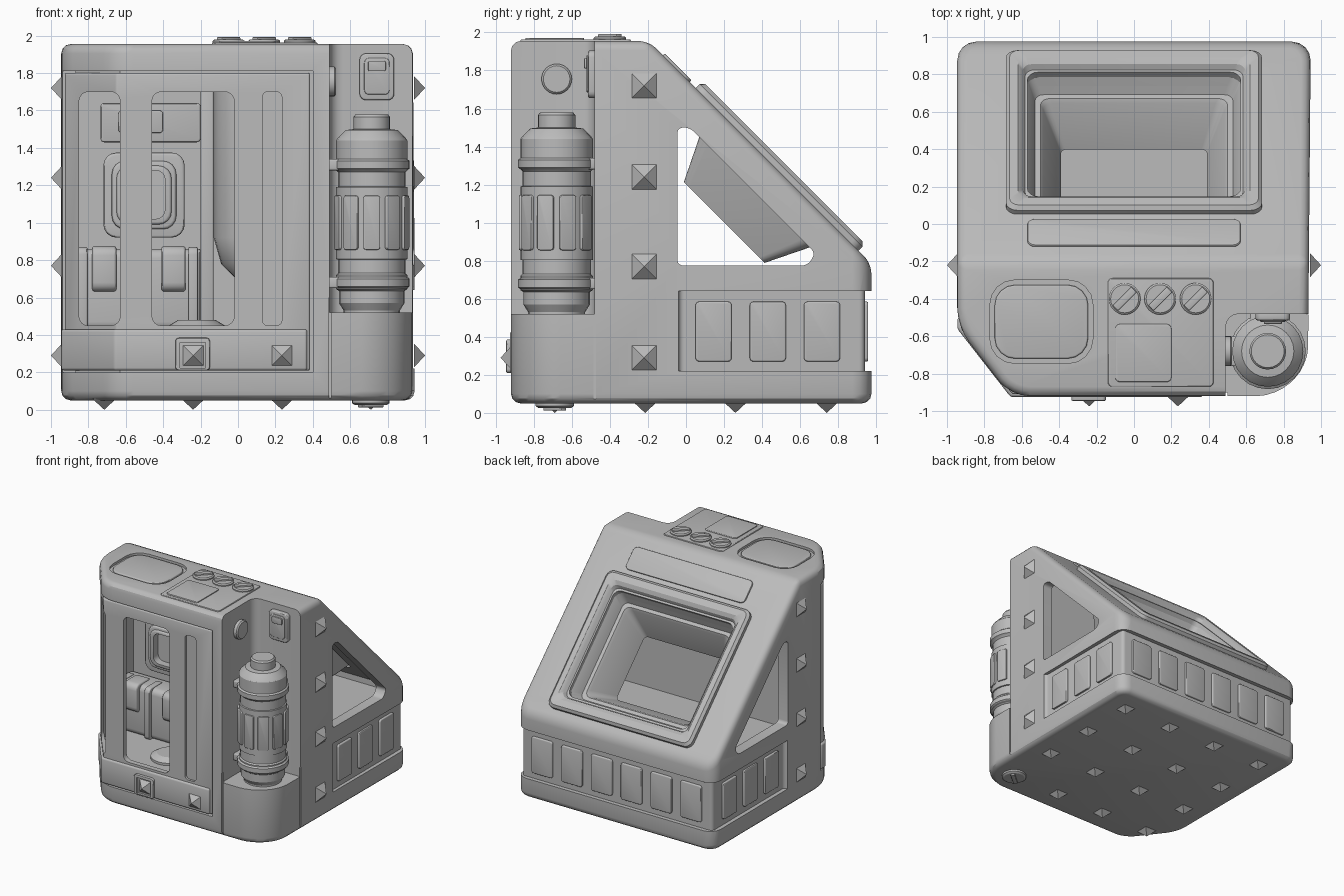
import bpy, bmesh, math
from mathutils import Matrix, Vector

if "Cube" in bpy.data.objects:
    bpy.data.objects.remove(bpy.data.objects["Cube"], do_unlink=True)

grey = bpy.data.materials.new("plain grey")
grey.use_nodes = True
GREY = (0.5, 0.5, 0.5, 1)
grey.diffuse_color = GREY
grey.node_tree.nodes["Principled BSDF"].inputs["Base Color"].default_value = GREY
PLACE = {'x': lambda a, b, c: (c, a, b), 'y': lambda a, b, c: (a, c, b), 'z': lambda a, b, c: (a, b, c)}
I = Matrix.Identity(4)
parts = []


def finish(bm, name, m=I):
    bm.transform(m)
    bmesh.ops.recalc_face_normals(bm, faces=bm.faces[:])
    me = bpy.data.meshes.new(name)
    bm.to_mesh(me)
    bm.free()
    me.materials.append(grey)
    ob = bpy.data.objects.new(name, me)
    bpy.context.collection.objects.link(ob)
    parts.append(ob)
    return ob


def round_edges(bm, edges, width, segments):
    bmesh.ops.bevel(bm, geom=edges, offset=width, segments=segments, profile=0.5,
                    affect='EDGES', clamp_overlap=False)


def prism(name, pts, axis, lo, hi, corner=0, edge=0, m=I, plane=None):
    """Extrude an outline along an axis, round its corners, then its rims."""
    bm = bmesh.new()
    a, b = [[bm.verts.new(PLACE[axis](*p, c)) for p in pts] for c in (lo, hi)]
    bm.faces.new(a)
    bm.faces.new(b)
    for i in range(len(pts)):
        j = (i + 1) % len(pts)
        bm.faces.new((a[i], a[j], b[j], b[i]))
    k = 'xyz'.index(axis)
    if corner:
        sides = [e for e in bm.edges if abs((e.verts[0].co - e.verts[1].co)[k]) > 1e-6]
        round_edges(bm, sides, corner, 4)
    if plane:
        cut = bmesh.ops.bisect_plane(bm, geom=bm.verts[:] + bm.edges[:] + bm.faces[:],
                                     plane_co=plane[0], plane_no=plane[1], clear_outer=True)
        rim = [e for e in cut["geom_cut"] if isinstance(e, bmesh.types.BMEdge)]
        bmesh.ops.edgeloop_fill(bm, edges=rim)
    bmesh.ops.recalc_face_normals(bm, faces=bm.faces[:])
    if edge:
        round_edges(bm, [e for e in bm.edges if e.calc_face_angle(0) > 0.5], edge, 3)
    return finish(bm, name, m)


def box(name, axis, a0, a1, b0, b1, lo, hi, corner=0, edge=0, m=I):
    return prism(name, [(a0, b0), (a1, b0), (a1, b1), (a0, b1)], axis, lo, hi, corner, edge, m)


def loft(name, rings, m=I, closed=False):
    bm = bmesh.new()
    loops = [[bm.verts.new(p) for p in r] for r in rings]
    n = len(loops[0])
    for s in range(len(loops) - (0 if closed else 1)):
        a, b = loops[s], loops[(s + 1) % len(loops)]
        for i in range(n):
            bm.faces.new((a[i], a[(i + 1) % n], b[(i + 1) % n], b[i]))
    if not closed:
        bm.faces.new(loops[0])
        bm.faces.new(loops[-1])
    return finish(bm, name, m)


def lathe(name, profile, m=I, n=24):
    return loft(name, [[(r * math.cos(i * math.tau / n), r * math.sin(i * math.tau / n), z)
                        for i in range(n)] for r, z in profile], m)


def rounded_rect(hx, hy, z, r):
    pts = []
    for q, (sx, sy) in enumerate([(1, 1), (-1, 1), (-1, -1), (1, -1)]):
        for s in range(5):
            t = (q + s / 4) * math.pi / 2
            pts.append((sx * (hx - r) + r * math.cos(t), sy * (hy - r) + r * math.sin(t), z))
    return pts


def carve(target, *cutters):
    bpy.context.view_layer.objects.active = target
    for c in cutters:
        mod = target.modifiers.new("carve", 'BOOLEAN')
        mod.operation, mod.solver, mod.object = 'DIFFERENCE', 'EXACT', c
        bpy.ops.object.modifier_apply(modifier=mod.name)
        parts.remove(c)
        bpy.data.objects.remove(c, do_unlink=True)


def aim(pos, direction):
    return Matrix.Translation(pos) @ Vector(direction).to_track_quat('Z', 'Y').to_matrix().to_4x4()


def spike(pos, direction):
    bm = bmesh.new()
    bmesh.ops.create_cone(bm, cap_ends=True, segments=4, radius1=0.092, radius2=0, depth=0.06,
                          matrix=Matrix.Translation((0, 0, 0.025)) @ Matrix.Rotation(math.pi / 4, 4, 'Z'))
    finish(bm, "stud", aim(pos, direction))


# Sloped-face frame: local y runs down the slope, local z points out of it
h = math.sqrt(0.5)
SLOPE = Matrix(((1, 0, 0, 0), (0, h, h, 0.48), (0, -h, h, 1.28), (0, 0, 0, 1)))

# Hollow body shell with its openings
shell = prism("body_shell", [(0.945, 0.975), (-0.945, 0.975), (-0.945, -0.55), (-0.66, -0.92),
                             (0.76, -0.92), (0.93, -0.76)], 'z', 0.05, 1.955, 0.1, 0.05,
              plane=((0, -0.2, 1.96), (0, 1, 1)))
carve(shell,
      box("tank_bay", 'z', 0.49, 1.3, -1.3, -0.48, 0.52, 2.2, 0.07),
      prism("door_bay", [(0.4, -1.2), (-1.2, -1.2), (-1.2, -0.5), (-0.87, -0.5), (-0.87, -0.61),
                         (-0.63, -0.868), (0.4, -0.868)], 'z', 0.2, 1.81),
      box("cabin", 'z', -0.86, 0.2, -0.95, -0.2, 0.43, 1.80),
      prism("rear_room", [(-0.08, 0.72), (0.87, 0.72), (0.87, 0.77), (-0.08, 1.72)], 'x', -0.85, 0.85),
      prism("side_windows", [(-0.045, 1.5), (0.02, 1.5), (0.68, 0.84), (0.64, 0.775), (-0.045, 0.775)],
            'x', -1.2, 1.2, 0.028),
      prism("band", [(1.2, -0.04), (1.2, 1.2), (-1.2, 1.2), (-1.2, -0.04), (-0.91, -0.04),
                     (-0.91, 0.94), (0.91, 0.94), (0.91, -0.04)], 'z', 0.22, 0.64, 0.03),
      box("chute_hole", 'z', -0.57, 0.57, -0.47, 0.47, -0.2, 0.2, 0.06, 0, SLOPE),
      box("front_seam", 'z', 0.487, 0.5, -1.2, -0.9, -0.1, 0.6),
      box("side_seam", 'z', 0.925, 1.2, -0.485, -0.472, -0.1, 0.6))

# Door wrapped round the front corner, with two slots and a groove
door = prism("door", [(0.385, -0.91), (-0.65, -0.91), (-0.925, -0.56), (-0.925, -0.5), (-0.865, -0.5),
                      (-0.865, -0.6), (-0.62, -0.865), (0.385, -0.865)], 'z', 0.21, 1.80, 0, 0.012)
carve(door, *[box("slot", 'y', a, b, 0.45, 1.7, -1.2, -0.4, 0.05) for a, b in ((-0.85, -0.63), (-0.46, -0.02))],
      box("groove", 'y', 0.13, 0.235, 0.45, 1.7, -1.2, -0.89, 0.03))
prism("door_kick_plate", [(0.37, -0.925), (-0.66, -0.925), (-0.945, -0.56), (-0.945, -0.5), (-0.87, -0.5),
                          (-0.87, -0.6), (-0.63, -0.87), (0.37, -0.87)], 'z', 0.21, 0.43, 0, 0.015)
frame = box("door_stud_frame", 'y', -0.335, -0.15, 0.21, 0.385, -0.945, -0.9, 0.02, 0.006)
carve(frame, box("frame_hole", 'y', -0.31, -0.175, 0.222, 0.36, -1.2, -0.925))

# Chute set through the sloped face
loft("chute", [rounded_rect(*r) for r in (
    (0.685, 0.605, -0.02, 0.06), (0.685, 0.605, 0.03, 0.06), (0.665, 0.585, 0.05, 0.05),
    (0.62, 0.53, 0.05, 0.05), (0.595, 0.50, 0.03, 0.05), (0.53, 0.43, -0.13, 0.05),
    (0.50, 0.40, -0.13, 0.05), (0.485, 0.385, -0.15, 0.05), (0.39, 0.28, -0.395, 0.03),
    (0.43, 0.30, -0.395, 0.04), (0.53, 0.41, -0.17, 0.06), (0.58, 0.48, -0.02, 0.06))], SLOPE, True)
box("slope_strip", 'z', -0.57, 0.57, -0.85, -0.65, -0.01, 0.012, 0.04, 0.005, SLOPE)

# Raised panels round the lower band
for y in (0.145, 0.43, 0.715):
    for s in (-1, 1):
        box("side_panel", 'x', y - 0.095, y + 0.095, 0.27, 0.585, s * 0.90, s * 0.928, 0.02, 0.008)
for i in range(6):
    x = (i - 2.5) * 0.285
    box("back_panel", 'y', x - 0.1, x + 0.1, 0.27, 0.585, 0.93, 0.958, 0.02, 0.008)

# Pyramid studs on sides, front and underside
grid = (-0.715, -0.24, 0.235, 0.71)
for z in (0.29, 0.77, 1.24, 1.72):
    for s in (-1, 1):
        spike((s * 0.945, -0.22, z), (s, 0, 0))
for x in (-0.24, 0.235):
    spike((x, -0.92, 0.29), (0, -1, 0))
for x in grid:
    for y in (-0.69, -0.215, 0.26, 0.74):
        if (x, y) != (0.71, -0.69):
            spike((x, y, 0.055), (0, 0, -1))
lathe("drain_screw", [(0.1, 0.06), (0.1, 0.035), (0.085, 0.025)], Matrix.Translation((0.71, -0.69, 0)))
box("drain_screw_bar", 'z', -0.075, 0.075, -0.018, 0.018, 0.012, 0.03, 0, 0.004,
    Matrix.Translation((0.71, -0.69, 0)) @ Matrix.Rotation(0.7, 4, 'Z'))

# Top deck: pad, control plate, hatch and knobs
carve(shell, box("pad_recess", 'z', -0.77, -0.22, -0.745, -0.3, 1.935, 2.2, 0.13))
box("top_pad", 'z', -0.745, -0.245, -0.72, -0.325, 1.92, 1.953, 0.11, 0.01)
box("control_plate", 'z', -0.14, 0.425, -0.87, -0.29, 1.94, 1.963, 0.025, 0.006)
box("hatch", 'z', -0.1, 0.2, -0.845, -0.535, 1.95, 1.972, 0.025, 0.006)
for x in (-0.05, 0.14, 0.33):
    at = Matrix.Translation((x, -0.4, 0))
    lathe("knob", [(0.085, 1.95), (0.085, 1.972), (0.075, 1.98)], at)
    box("knob_grip", 'z', -0.07, 0.07, -0.02, 0.02, 1.97, 1.992, 0, 0.004, at @ Matrix.Rotation(0.78, 4, 'Z'))

# Tank bay fittings
box("switch_plate", 'y', 0.65, 0.835, 1.655, 1.905, -0.515, -0.47, 0.035, 0.01)
box("switch_inset", 'y', 0.675, 0.81, 1.685, 1.88, -0.523, -0.5, 0.025, 0.004)
box("switch", 'y', 0.695, 0.79, 1.81, 1.865, -0.535, -0.51, 0.01, 0.004)
lathe("round_button", [(0.08, -0.02), (0.08, 0.025), (0.07, 0.035)], aim((0.49, -0.68, 1.755), (1, 0, 0)))

# Tank with clamps and raised sleeve panels
at = Matrix.Translation((0.715, -0.68, 0))
lathe("tank", [(0.15, 0.5), (0.15, 0.53), (0.175, 0.57), (0.175, 0.635), (0.19, 0.645), (0.19, 0.72),
               (0.18, 0.73), (0.18, 1.27), (0.19, 1.28), (0.19, 1.44), (0.18, 1.455), (0.14, 1.495),
               (0.098, 1.5), (0.098, 1.565), (0.088, 1.578)], at)
lathe("tank_sleeve", [(0.17, 0.8), (0.19, 0.805), (0.19, 1.19), (0.17, 1.195)], at)
for z in (0.65, 1.28):
    lathe("clamp_ring", [(0.19, z), (0.203, z + 0.01), (0.203, z + 0.05), (0.19, z + 0.06)], at)
    box("clamp_arm_side", 'z', 0.48, 0.65, -0.76, -0.6, z, z + 0.06, 0, 0.01)
    box("clamp_arm_back", 'z', 0.62, 0.81, -0.56, -0.47, z, z + 0.06, 0, 0.01)
for i in range(7):
    turn = Matrix.Rotation(math.radians(-90 + i * 36 - 72), 4, 'Z')
    box("tank_panel", 'x', -0.045, 0.045, 0.855, 1.145, 0.17, 0.198, 0.015, 0.005, at @ turn)

# Cabin interior: screen, overhead box, bench and hanging column
for grow, y in ((0.0, -0.25), (-0.045, -0.27), (-0.07, -0.285)):
    hood = box("screen_hood", 'y', -0.72 - grow, -0.285 + grow, 0.92 - grow, 1.375 + grow, y, -0.19, 0.07, 0.015)
    carve(hood, box("screen_hole", 'y', -0.61, -0.39, 1.02, 1.28, -1, -0.22, 0.05))
box("overhead_box", 'y', -0.735, -0.2, 1.43, 1.64, -0.28, -0.19, 0.02, 0.01)
box("overhead_screen", 'y', -0.64, -0.4, 1.48, 1.6, -0.295, -0.27, 0.02, 0.005)
box("bench", 'x', -0.42, -0.19, 0.42, 0.86, -0.86, -0.2, 0.05, 0.01)
for x in (-0.715, -0.345):
    box("cushion", 'x', -0.46, -0.25, 0.63, 0.875, x - 0.065, x + 0.065, 0.05, 0.015)
for x in (-0.83, -0.56, -0.24):
    box("bench_rib", 'x', -0.45, -0.25, 0.42, 0.87, x - 0.025, x + 0.025, 0.04, 0.008)
lathe("floor_dial", [(0.15, 0.42), (0.15, 0.45), (0.1, 0.48)], Matrix.Translation((-0.22, -0.62, 0)))
box("cabin_post", 'z', -0.2, -0.13, -0.32, -0.19, 0.43, 1.81, 0, 0.01)
lathe("hanging_column", [(0.06, 0.7), (0.14, 0.78), (0.18, 0.92), (0.18, 1.81)],
      Matrix.Translation((0.05, -0.5, 0)))

# Smooth the rounded forms and keep creases crisp
bpy.ops.object.select_all(action='DESELECT')
for ob in parts:
    ob.select_set(True)
bpy.context.view_layer.objects.active = parts[0]
bpy.ops.object.shade_smooth_by_angle(angle=math.radians(30))
